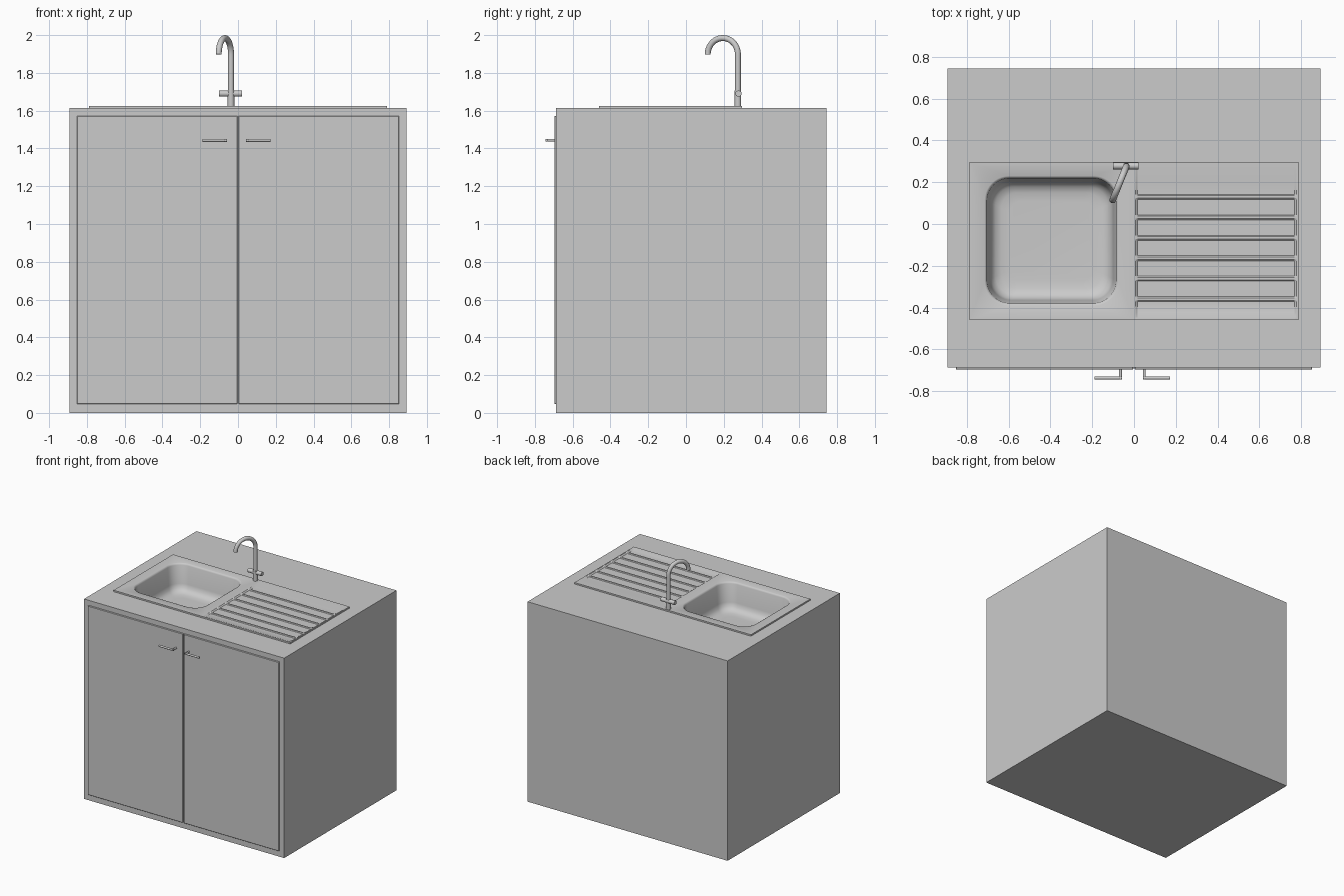
import bpy, bmesh, math
from mathutils import Vector

if "Cube" in bpy.data.objects:
    bpy.data.objects.remove(bpy.data.objects["Cube"])

TOP = 1.613      # worktop height
RIM = 1.625      # sink plate height


def finish(name, bm, smooth=None):
    bmesh.ops.remove_doubles(bm, verts=bm.verts, dist=1e-5)
    bmesh.ops.recalc_face_normals(bm, faces=bm.faces)
    me = bpy.data.meshes.new(name)
    bm.to_mesh(me)
    bm.free()
    ob = bpy.data.objects.new(name, me)
    bpy.context.collection.objects.link(ob)
    if smooth:
        bpy.ops.object.select_all(action='DESELECT')
        ob.select_set(True)
        bpy.context.view_layer.objects.active = ob
        bpy.ops.object.shade_smooth_by_angle(angle=math.radians(smooth))
    return ob


def box_bm(x0, x1, y0, y1, z0, z1):
    bm = bmesh.new()
    bmesh.ops.create_cube(bm, size=1)
    for v in bm.verts:
        v.co = ((x0 + x1) / 2 + v.co.x * (x1 - x0),
                (y0 + y1) / 2 + v.co.y * (y1 - y0),
                (z0 + z1) / 2 + v.co.z * (z1 - z0))
    return bm


def tube(name, pts, radius, sides=20):
    """Round capped tube through a list of points."""
    bm = bmesh.new()
    pts = [Vector(p) for p in pts]
    dirs = [(pts[min(i + 1, len(pts) - 1)] - pts[max(i - 1, 0)]).normalized()
            for i in range(len(pts))]
    side = dirs[0].orthogonal().normalized()
    rings = []
    for p, d in zip(pts, dirs):
        side = (side - d * side.dot(d)).normalized()
        up = d.cross(side)
        rings.append([bm.verts.new(p + radius * (side * math.cos(a) + up * math.sin(a)))
                      for a in (2 * math.pi * k / sides for k in range(sides))])
    for a, b in zip(rings, rings[1:]):
        for k in range(sides):
            bm.faces.new((a[k], a[(k + 1) % sides], b[(k + 1) % sides], b[k]))
    bm.faces.new(rings[0])
    bm.faces.new(rings[-1])
    return finish(name, bm, 40)


# Cabinet body, open under the sink plate
bm = box_bm(-0.893, 0.893, -0.687, 0.745, 0, TOP)
top = max(bm.faces, key=lambda f: f.calc_center_median().z)
bmesh.ops.inset_region(bm, faces=[top], thickness=0.1)
for v in top.verts:
    v.co.x = math.copysign(0.775, v.co.x)
    v.co.y = 0.285 if v.co.y > 0.03 else -0.45
bmesh.ops.delete(bm, geom=[top], context='FACES')
finish("cabinet", bm)

# Doors and handles
for s, name in ((-1, "left"), (1, "right")):
    xs = sorted((s * 0.003, s * 0.853))
    bm = box_bm(xs[0], xs[1], -0.697, -0.68, 0.047, 1.573)
    bmesh.ops.bevel(bm, geom=bm.edges[:], offset=0.003, segments=1, affect='EDGES')
    finish(name + "_door", bm)
    off = -0.008
    tube(name + "_handle_post", [(off + s * 0.057, -0.69, 1.443), (off + s * 0.057, -0.745, 1.443)], 0.007, 12)
    tube(name + "_handle_bar", [(off + s * 0.05, -0.737, 1.443), (off + s * 0.18, -0.737, 1.443)], 0.008, 12)


# Sink bowl with its surrounding plate
def rounded_rect(x0, x1, y0, y1, r, z, n=10):
    pts = []
    for cx, cy, start in ((x1 - r, y1 - r, 0), (x0 + r, y1 - r, 90),
                          (x0 + r, y0 + r, 180), (x1 - r, y0 + r, 270)):
        for k in range(n + 1):
            a = math.radians(start + 90 * k / n)
            pts.append((cx + r * math.cos(a), cy + r * math.sin(a), z))
    return pts


bm = bmesh.new()
loops = [rounded_rect(-0.788, 0.0, -0.46, 0.297, 0, RIM)]
for inset, z in ((0, RIM), (0.006, 1.622), (0.011, 1.612), (0.025, 1.47),
                 (0.034, 1.44), (0.052, 1.42), (0.08, 1.41), (0.12, 1.407)):
    loops.append(rounded_rect(-0.715 + inset, -0.075 - inset, -0.39 + inset, 0.23 - inset,
                              max(0.115 - inset * 0.5, 0.03), z))
rings = [[bm.verts.new(p) for p in loop] for loop in loops]
n = len(rings[0])
for a, b in zip(rings, rings[1:]):
    for k in range(n):
        bm.faces.new((a[k], a[(k + 1) % n], b[(k + 1) % n], b[k]))
bm.faces.new(rings[-1])
bmesh.ops.remove_doubles(bm, verts=bm.verts, dist=1e-5)
bmesh.ops.recalc_face_normals(bm, faces=bm.faces)
if max(bm.faces, key=lambda f: len(f.verts)).normal.z < 0:
    bmesh.ops.reverse_faces(bm, faces=bm.faces)
finish("sink_bowl", bm, 40)

# Ribbed draining board: height grid with raised border
profile = [(-0.46, 0), (-0.447, 0), (-0.425, -0.008)]
for i in range(6):
    y = -0.36 + i * 0.098
    profile += [(y - 0.012, -0.008), (y - 0.006, -0.003), (y + 0.006, -0.003), (y + 0.012, -0.008)]
profile += [(0.19, -0.008), (0.265, 0), (0.297, 0)]
bm = bmesh.new()
columns = []
for x, depth in ((0, 0), (0.006, 0), (0.016, 1), (0.768, 1), (0.778, 0), (0.788, 0)):
    columns.append([bm.verts.new((x, y, RIM + depth * h)) for y, h in profile])
for a, b in zip(columns, columns[1:]):
    for k in range(len(profile) - 1):
        bm.faces.new((a[k], b[k], b[k + 1], a[k + 1]))
finish("draining_board", bm, 20)

# Plate edge resting on the worktop
bm = box_bm(-0.788, 0.788, -0.46, 0.297, TOP - 0.003, RIM)
bmesh.ops.delete(bm, geom=[f for f in bm.faces if abs(f.normal.z) > 0.5], context='FACES')
finish("sink_plate_edge", bm)

# Tap: upright with swan neck, base and cross bar
base, tip = Vector((-0.037, 0.275, 0)), Vector((-0.102, 0.115, 0))
mid, half = (base + tip) / 2, (base - tip) / 2
path = [base + Vector((0, 0, z)) for z in (1.62, 1.75, 1.88)]
for k in range(25):
    a = math.pi * k / 24
    path.append(mid + half * math.cos(a) + Vector((0, 0, 1.898 + half.length * math.sin(a))))
tube("tap_spout", path, 0.0157)
tube("tap_base", [(-0.037, 0.275, 1.62), (-0.037, 0.275, 1.706)], 0.0175)
tube("tap_cross_bar", [(-0.1, 0.278, 1.69), (0.022, 0.278, 1.69)], 0.0165)
